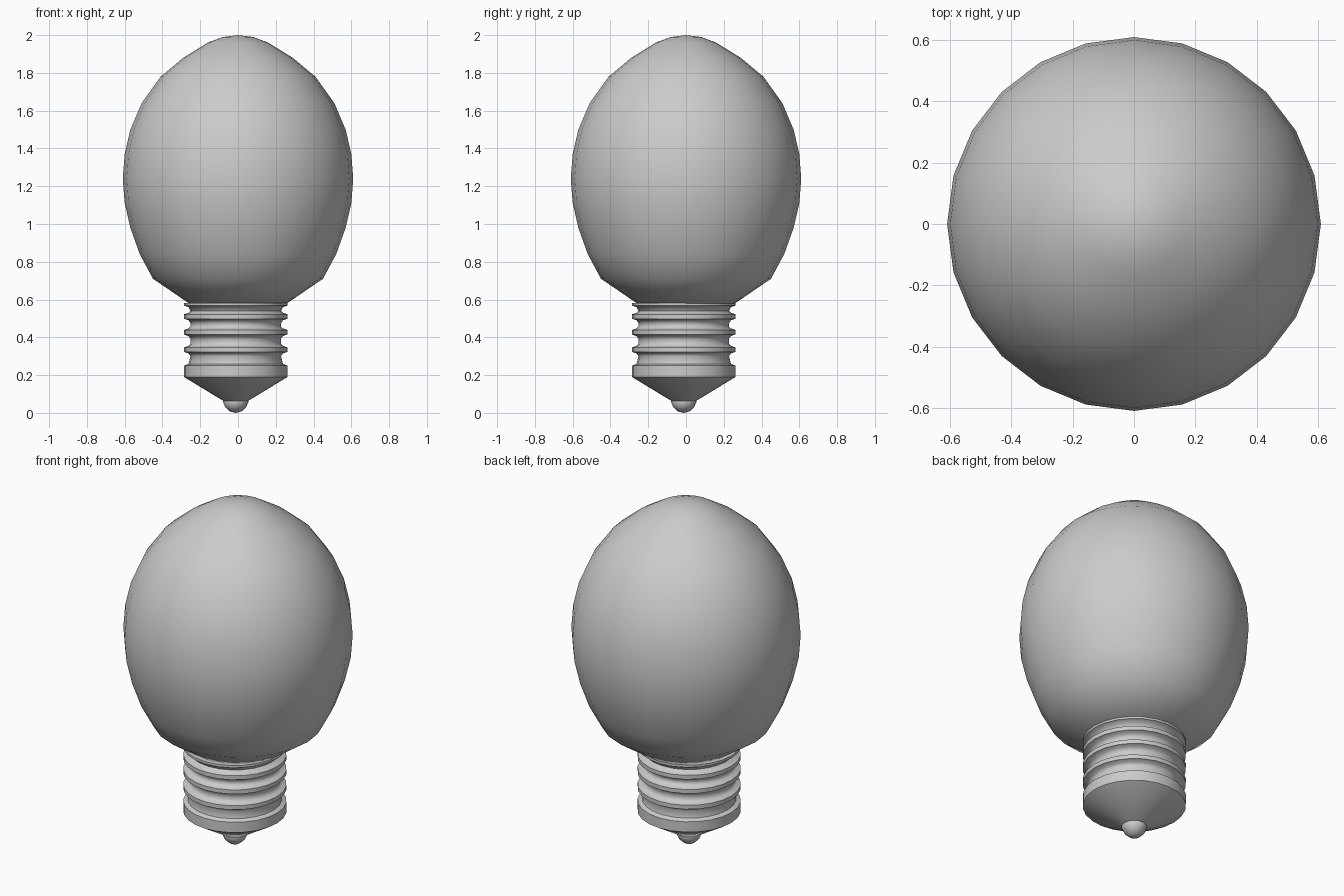
import bpy
import math

cube = bpy.data.objects.get("Cube")
if cube:
    bpy.data.objects.remove(cube, do_unlink=True)

grey = bpy.data.materials.new("plain grey")
grey.use_nodes = True
color = (0.6, 0.6, 0.6, 1)
grey.diffuse_color = color
grey.node_tree.nodes["Principled BSDF"].inputs["Base Color"].default_value = color


def lathe(name, profile, sides, center=(0, 0), angle=180):
    """Revolve (radius, height) points, listed bottom to top; closed at the poles."""
    verts, faces, rings = [], [], []
    for r, z in profile:
        count = 1 if r == 0 else sides
        rings.append([len(verts) + i for i in range(count)])
        for i in range(count):
            a = math.tau * i / sides
            verts.append((r * math.cos(a), r * math.sin(a), z))
    for low, high in zip(rings, rings[1:]):
        for i in range(sides):
            j = (i + 1) % sides
            if len(low) == 1:
                faces.append((low[0], high[j], high[i]))
            elif len(high) == 1:
                faces.append((low[i], low[j], high[0]))
            else:
                faces.append((low[i], low[j], high[j], high[i]))
    mesh = bpy.data.meshes.new(name)
    mesh.from_pydata(verts, [], faces)
    mesh.materials.append(grey)
    obj = bpy.data.objects.new(name, mesh)
    obj.location = (*center, 0)
    bpy.context.collection.objects.link(obj)
    bpy.ops.object.select_all(action="DESELECT")
    obj.select_set(True)
    bpy.context.view_layer.objects.active = obj
    bpy.ops.object.shade_smooth_by_angle(angle=math.radians(angle))
    return obj


# Glass bulb, egg shaped with a narrowing neck
lathe("glass_bulb", [
    (0, 0.58), (0.26, 0.58), (0.45, 0.71), (0.52, 0.84), (0.57, 0.98),
    (0.6, 1.11), (0.61, 1.24), (0.6, 1.37), (0.57, 1.5), (0.51, 1.64),
    (0.41, 1.78), (0.29, 1.88), (0.16, 1.96), (0.08, 1.99), (0, 2)],
    24, angle=60)

# Screw base: cone, bottom band, then rounded ridges
base_center = (-0.012, -0.012)
screw = [(0, 0.055), (0.06, 0.06), (0.274, 0.19), (0.274, 0.25), (0.25, 0.26)]
for z in (0.335, 0.427, 0.51):
    screw += [(0.24, z - 0.035), (0.25, z - 0.02), (0.274, z - 0.012),
              (0.274, z + 0.012), (0.25, z + 0.02), (0.24, z + 0.03)]
screw += [(0.25, 0.56), (0.274, 0.568), (0.274, 0.582), (0, 0.582)]
lathe("screw_base", screw, 24, base_center, angle=50)

# Rounded contact tip
lathe("contact_tip", [(0, 0), (0.03, 0.007), (0.055, 0.03), (0.068, 0.06),
                      (0.06, 0.085), (0, 0.09)], 16, base_center)
